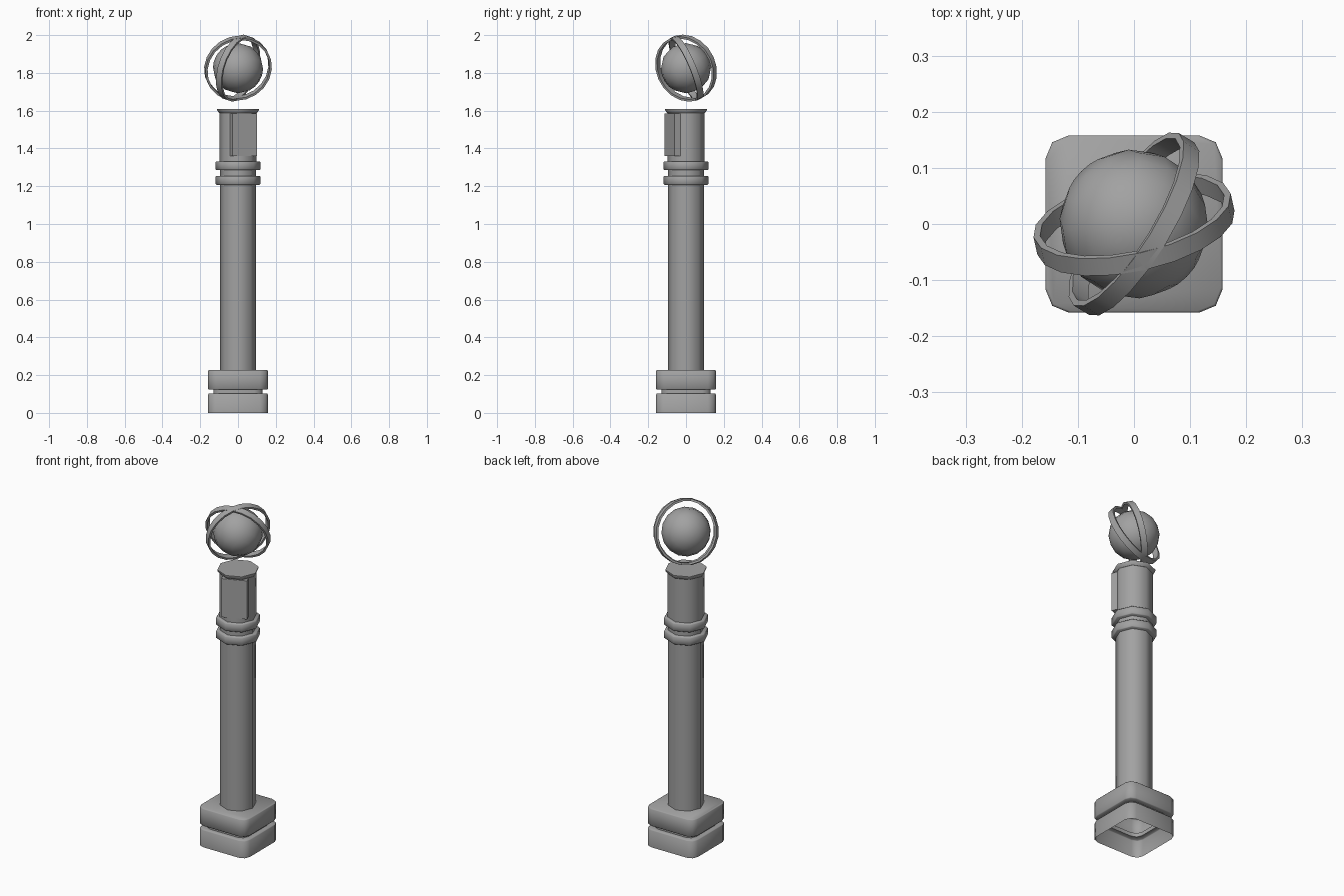
import bpy, math
from mathutils import Vector, Matrix

cube = bpy.data.objects.get("Cube")
if cube:
    bpy.data.objects.remove(cube, do_unlink=True)

grey = bpy.data.materials.new("stone_grey")
grey.use_nodes = True
colour = (0.36, 0.36, 0.36, 1)
grey.diffuse_color = colour
grey.node_tree.nodes["Principled BSDF"].inputs["Base Color"].default_value = colour


def finish(obj, name, angle=50):
    obj.name = name
    obj.data.materials.clear()
    obj.data.materials.append(grey)
    bpy.ops.object.select_all(action='DESELECT')
    obj.select_set(True)
    bpy.context.view_layer.objects.active = obj
    bpy.ops.object.shade_smooth_by_angle(angle=math.radians(angle))
    return obj


def loft(name, outline, profile, closed=False, bottom=False, top=True):
    """Stack outline(size) at each (size, z) of the profile."""
    verts, faces = [], []
    for size, z in profile:
        ring = outline(size)
        verts += [(x, y, z) for x, y in ring]
    n, rows = len(ring), len(profile)
    for r in range(rows if closed else rows - 1):
        s = (r + 1) % rows
        for i in range(n):
            j = (i + 1) % n
            faces.append((r * n + i, r * n + j, s * n + j, s * n + i))
    if bottom:
        faces.append(tuple(reversed(range(n))))
    if top:
        faces.append(tuple(range((rows - 1) * n, rows * n)))
    mesh = bpy.data.meshes.new(name)
    mesh.from_pydata(verts, [], faces)
    obj = bpy.data.objects.new(name, mesh)
    bpy.context.collection.objects.link(obj)
    return finish(obj, name)


def polygon(sides):
    return lambda r: [(r * math.cos(math.tau * i / sides), r * math.sin(math.tau * i / sides))
                      for i in range(sides)]


def rounded_square(half, radius=0.042):
    c = half - radius
    pts = []
    for q in range(4):
        cx, cy = [(c, c), (-c, c), (-c, -c), (c, -c)][q]
        for k in range(3):
            a = math.radians(90 * q + 45 * k)
            pts.append((cx + radius * math.cos(a), cy + radius * math.sin(a)))
    return pts


# Hollow two-tier plinth, open underneath
loft("plinth", rounded_square,
     [(0.158, 0), (0.158, 0.098), (0.155, 0.102), (0.13, 0.102), (0.13, 0.124),
      (0.155, 0.124), (0.158, 0.128), (0.158, 0.222), (0.155, 0.226)])

# Eight-sided shaft, collars, head and flared cap
octagon = polygon(8)
loft("shaft", octagon, [(0.096, 0.22), (0.096, 1.35)])
for name, z in (("lower_collar", 1.207), ("upper_collar", 1.285)):
    loft(name, octagon, [(0.114, z), (0.118, z + 0.004), (0.118, z + 0.043), (0.114, z + 0.047)],
         bottom=True)
loft("head", octagon, [(0.099, 1.33), (0.099, 1.6)])
loft("cap", octagon, [(0.1, 1.588), (0.112, 1.603), (0.112, 1.61)], bottom=True)

# Flat door panel on one side of the head
turn = Matrix.Rotation(math.radians(22.5), 4, 'Z')
bpy.ops.mesh.primitive_cube_add(size=1)
panel = bpy.context.object
panel.data.transform(turn @ Matrix.Translation((0, -0.078, 1.472)) @ Matrix.Diagonal((0.14, 0.034, 0.226, 1)))
finish(panel, "head_panel", 30)

# Floating globe with two tilted hoops
centre = Vector((0, 0, 1.825))


def aim(obj, axis):
    obj.matrix_world = Matrix.Translation(centre) @ Vector(axis).to_track_quat('Z', 'Y').to_matrix().to_4x4()


bpy.ops.mesh.primitive_uv_sphere_add(segments=16, ring_count=8, radius=0.133)
aim(finish(bpy.context.object, "globe"), (-0.65, 0.65, 0.4))
for name, axis in (("wide_hoop", (-0.2, 0.9, 0.38)), ("narrow_hoop", (-0.82, 0.5, 0.28))):
    hoop = loft(name, polygon(20), [(0.168, -0.017), (0.18, -0.017), (0.18, 0.017), (0.168, 0.017)],
                closed=True, top=False)
    aim(hoop, axis)
